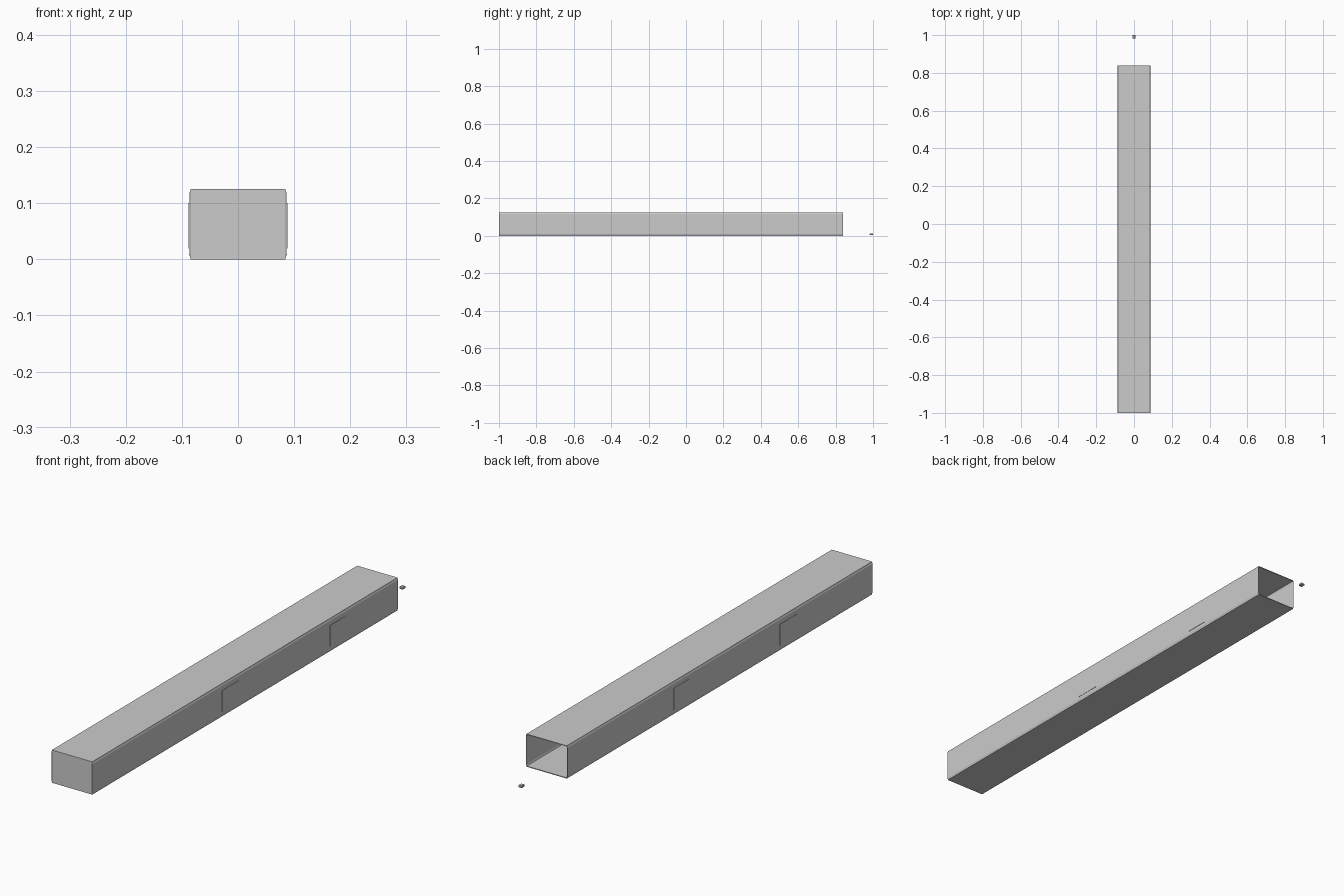
import bpy, bmesh

if "Cube" in bpy.data.objects:
    bpy.data.objects.remove(bpy.data.objects["Cube"])

Y0, Y1 = -1.0, 0.84   # closed front end, open back end


def box(name, x0, x1, y0, y1, z0, z1, bevel=0.0):
    bm = bmesh.new()
    bmesh.ops.create_cube(bm, size=1)
    for v in bm.verts:
        v.co.x = x1 if v.co.x > 0 else x0
        v.co.y = y1 if v.co.y > 0 else y0
        v.co.z = z1 if v.co.z > 0 else z0
    if bevel:
        bmesh.ops.bevel(bm, geom=bm.edges[:], offset=bevel, segments=1, affect='EDGES')
    me = bpy.data.meshes.new(name)
    bm.to_mesh(me)
    bm.free()
    ob = bpy.data.objects.new(name, me)
    bpy.context.collection.objects.link(ob)
    return ob


def wall(name, side, cuts):
    # thin wall with chamfered top and bottom, split into panels lengthwise
    outer = [(.085, .003), (.0872, .009), (.0872, .117), (.085, .1225)]
    inner = [(x - .0012, z) for x, z in reversed(outer)]
    prof = outer + inner
    ys = [Y0] + cuts + [Y1]
    n = len(prof)
    verts = [(side * x, y, z) for y in ys for x, z in prof]
    faces = [(r * n + i, r * n + (i + 1) % n, (r + 1) * n + (i + 1) % n, (r + 1) * n + i)
             for r in range(len(ys) - 1) for i in range(n)]
    last = (len(ys) - 1) * n
    # end caps as quads between outer and inner skins
    for base in (0, last):
        faces += [(base + i, base + i + 1, base + n - 2 - i, base + n - 1 - i) for i in range(3)]
    me = bpy.data.meshes.new(name)
    me.from_pydata(verts, [], faces)
    bm = bmesh.new()
    bm.from_mesh(me)
    bmesh.ops.recalc_face_normals(bm, faces=bm.faces[:])
    bm.to_mesh(me)
    bm.free()
    bpy.context.collection.objects.link(bpy.data.objects.new(name, me))


# Side walls with panel seams
wall("right_wall", 1, [-.885, -.45, -.22, .43, .634])
wall("left_wall", -1, [-.64, -.45, -.013, .2, .307, .41])

# Thin hatch panels standing proud of the walls
for side, y0, y1 in [(1, .43, .525), (1, -.22, -.12), (-1, .105, .2), (-1, -.545, -.44)]:
    a, b = sorted((side * .0868, side * .0885))
    box("side_hatch", a, b, y0, y1, .019, .1)

# Roof and closed front end
box("roof", -.085, .085, Y0, Y1, .1225, .125)
box("front_wall", -.085, .085, Y0, Y0 + .0015, .003, .1225)

# Floor slabs: three columns, eight rows
xs = [-.085, -.029, .029, .085]
rows = 8
step = (Y1 - Y0) / rows
for c in range(3):
    for r in range(rows):
        box("floor_slab", xs[c], xs[c + 1], Y0 + r * step, Y0 + (r + 1) * step, 0, .003)

# Small loose block behind the open end
box("loose_block", -.008, .008, .982, 1.0, .003, .012, bevel=.002)
